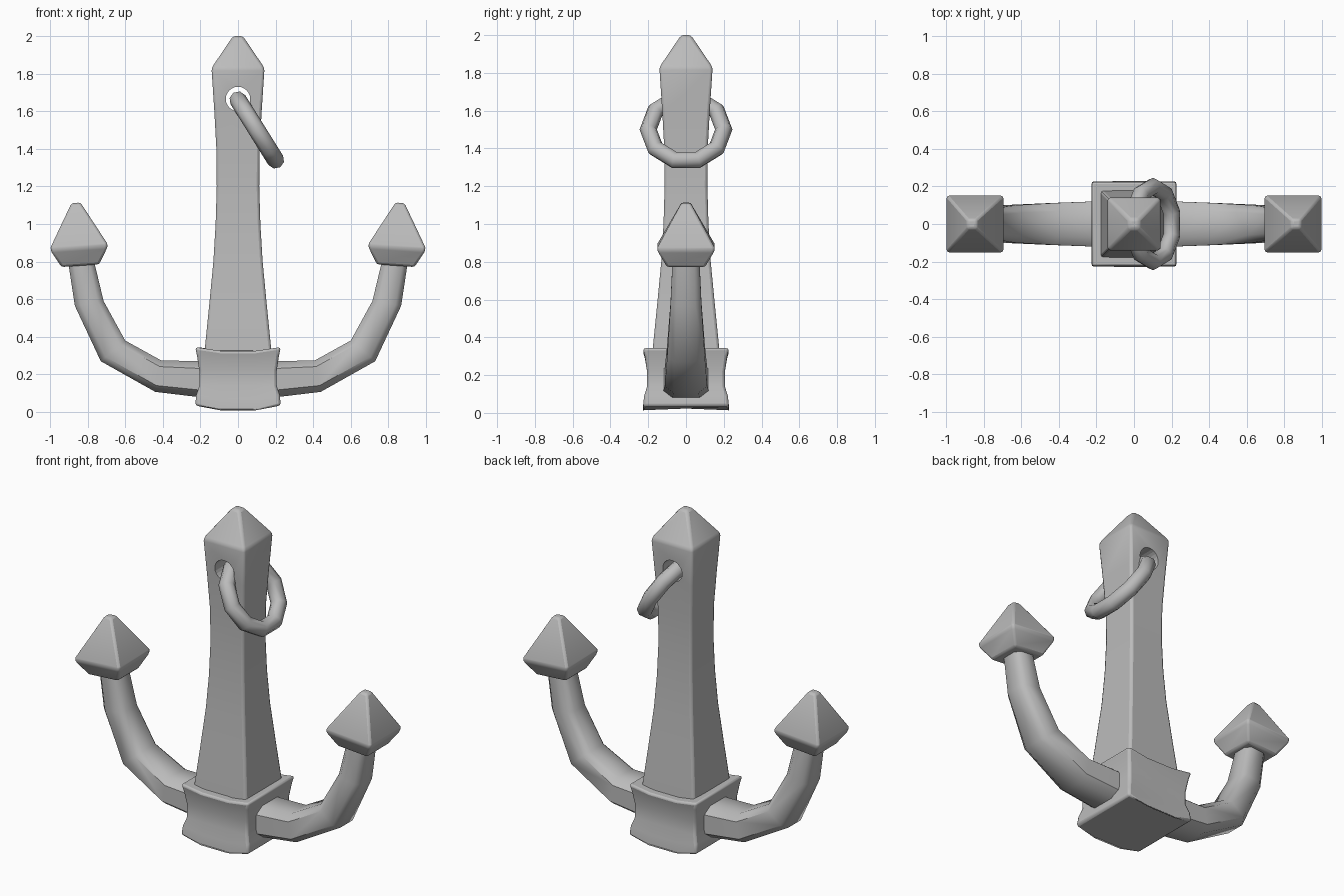
import bpy, bmesh
from math import radians, pi
from mathutils import Vector, Matrix

cube = bpy.data.objects.get("Cube")
if cube:
    bpy.data.objects.remove(cube, do_unlink=True)

iron = bpy.data.materials.new("grey iron")
iron.use_nodes = True
COLOUR = (0.5, 0.5, 0.5, 1)
iron.diffuse_color = COLOUR
iron.node_tree.nodes["Principled BSDF"].inputs["Base Color"].default_value = COLOUR


def finish(obj, bevel=0.0, segments=2, angle=40):
    """Colour, soften the edges and smooth one part."""
    obj.data.materials.clear()
    obj.data.materials.append(iron)
    if bevel:
        mod = obj.modifiers.new("Bevel", "BEVEL")
        mod.width, mod.segments = bevel, segments
        mod.limit_method, mod.angle_limit = "ANGLE", radians(25)
    bpy.ops.object.select_all(action="DESELECT")
    obj.select_set(True)
    bpy.context.view_layer.objects.active = obj
    bpy.ops.object.shade_smooth_by_angle(angle=radians(angle))


def loft(name, rings):
    """Skin a list of matching rings of points and cap both ends."""
    bm = bmesh.new()
    loops = [[bm.verts.new(p) for p in ring] for ring in rings]
    for a, b in zip(loops, loops[1:]):
        for i in range(len(a)):
            j = (i + 1) % len(a)
            bm.faces.new((a[i], a[j], b[j], b[i]))
    bm.faces.new(loops[0][::-1])
    bm.faces.new(loops[-1])
    bmesh.ops.recalc_face_normals(bm, faces=bm.faces)
    mesh = bpy.data.meshes.new(name)
    bm.to_mesh(mesh)
    bm.free()
    obj = bpy.data.objects.new(name, mesh)
    bpy.context.collection.objects.link(obj)
    return obj


def square(half, z):
    return [(sx * half, sy * half, z) for sx, sy in ((-1, -1), (1, -1), (1, 1), (-1, 1))]


# Shank: flared square column with a pointed head
shank = loft("shank", [square(h, z) for z, h in (
    (0.15, 0.19), (0.33, 0.177), (0.55, 0.155), (0.8, 0.131), (1.0, 0.119),
    (1.2, 0.113), (1.4, 0.115), (1.6, 0.126), (1.83, 0.141), (2.0, 0.026))])
finish(shank, 0.014)

# Eye: round hole through the head for the ring
bpy.ops.mesh.primitive_cylinder_add(vertices=24, radius=0.065, depth=1,
                                    location=(0, 0, 1.665), rotation=(pi / 2, 0, 0))
cutter = bpy.context.object
cutter.name = "eye_cutter"
cutter.hide_render = True
cutter.hide_set(True)
cut = shank.modifiers.new("Eye", "BOOLEAN")
cut.operation, cut.solver, cut.object = "DIFFERENCE", "EXACT", cutter
shank.modifiers.move(len(shank.modifiers) - 1, 1)

# Ring: ten-sided hoop hanging at a slant
bpy.ops.mesh.primitive_torus_add(major_segments=10, minor_segments=8,
                                 major_radius=0.2, minor_radius=0.046)
ring = bpy.context.object
ring.name = "ring"
ring.data.transform(Matrix.Translation((0.1, 0, 1.5))
                    @ Matrix.Rotation(radians(58), 4, "Y")
                    @ Matrix.Rotation(radians(18), 4, "Z"))
finish(ring, angle=50)


# Crown: waisted block with a dished top and a rounded keel
def crown_ring(half, z, sag):
    steps = (-1, -0.4, 0.4, 1)
    side = [(x * half, -half, z + sag * (abs(x) == 1)) for x in steps]
    return side + [(x, -y, h) for x, y, h in reversed(side)]


crown = loft("crown", [crown_ring(*r) for r in (
    (0.228, 0.0, 0.035), (0.222, 0.07, 0.02), (0.206, 0.14, 0.0),
    (0.206, 0.22, 0.0), (0.218, 0.29, 0.01), (0.228, 0.325, 0.02))])
finish(crown, 0.014)


# Arms: tapering chamfered bars bent upwards
def arm_ring(inner, outer, width, side):
    a, b = Vector((inner[0], 0, inner[1])), Vector((outer[0], 0, outer[1]))
    mid, half = (a + b) / 2, (a - b) / 2
    shape = ((1, 0.6), (0.6, 1), (-0.6, 1), (-1, 0.6))
    shape += tuple((u, -v) for u, v in reversed(shape))
    pts = [mid + half * u + Vector((0, width * v, 0)) for u, v in shape]
    return [(p.x * side, p.y, p.z) for p in pts]


ARM = (((0.12, 0.27), (0.12, 0.06), 0.122), ((0.215, 0.27), (0.215, 0.08), 0.12),
       ((0.41, 0.275), (0.44, 0.107), 0.112), ((0.60, 0.38), (0.73, 0.27), 0.1),
       ((0.715, 0.59), (0.868, 0.565), 0.082), ((0.775, 0.84), (0.91, 0.84), 0.07))

# Flukes: tilted pyramids with an undercut base
FLUKE = ((-0.09, 0.1), (0, 0.152), (0.02, 0.15), (0.245, 0.024))

for side, word in ((1, "left"), (-1, "right")):
    arm = loft(word + "_arm", [arm_ring(*r, side) for r in ARM])
    finish(arm, angle=50)
    fluke = loft(word + "_fluke", [square(h, z) for z, h in FLUKE])
    fluke.data.transform(Matrix.Translation((0.845 * side, 0, 0.868))
                         @ Matrix.Rotation(radians(4 * side), 4, "Y"))
    finish(fluke, 0.012)
